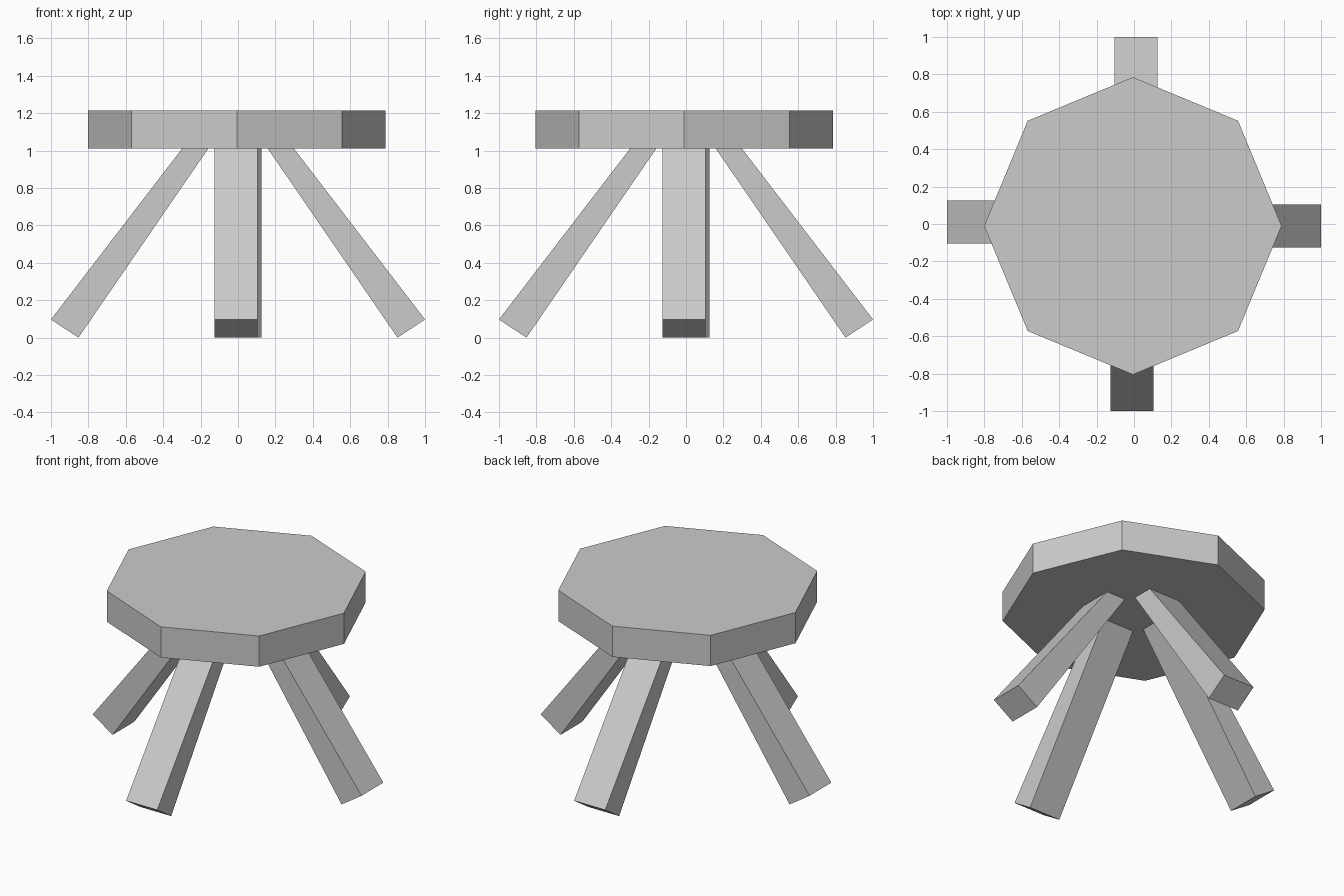
import bpy, bmesh
from math import radians
from mathutils import Matrix

if "Cube" in bpy.data.objects:
    bpy.data.objects.remove(bpy.data.objects["Cube"])


def finish(bm, name):
    bmesh.ops.recalc_face_normals(bm, faces=bm.faces)
    mesh = bpy.data.meshes.new(name)
    bm.to_mesh(mesh)
    bm.free()
    obj = bpy.data.objects.new(name, mesh)
    bpy.context.collection.objects.link(obj)
    return obj


# Octagonal seat with corners on the axes
bm = bmesh.new()
bmesh.ops.create_cone(bm, cap_ends=True, segments=8, radius1=0.795,
                      radius2=0.795, depth=0.205)
seat = finish(bm, "seat")
for v in seat.data.vertices:
    v.co = Matrix.Translation((-0.006, -0.01, 1.1125)) @ v.co
# Corner on +x is required; the cone primitive starts on an axis already

# Splayed, slightly tapering leg: side profile (outward distance, height)
PROFILE = [(1.0, 0.097), (0.853, 0.0), (0.132, 1.05), (0.269, 1.05)]
HALF_WIDTH = 0.115
OFFSET = -0.011     # each leg sits a touch to one side of its axis


def leg(name, angle):
    bm = bmesh.new()
    face = bm.faces.new([bm.verts.new((d, OFFSET - HALF_WIDTH, z))
                         for d, z in PROFILE])
    ext = bmesh.ops.extrude_face_region(bm, geom=[face])
    verts = [g for g in ext["geom"] if isinstance(g, bmesh.types.BMVert)]
    bmesh.ops.translate(bm, verts=verts, vec=(0, 2 * HALF_WIDTH, 0))
    bmesh.ops.rotate(bm, verts=bm.verts,
                     matrix=Matrix.Rotation(radians(angle), 3, 'Z'))
    # Extruding leaves the starting face in place only when it is needed
    bmesh.ops.holes_fill(bm, edges=bm.edges)
    return finish(bm, name)


# Four legs, a quarter turn apart
for i, side in enumerate(("right", "back", "left", "front")):
    leg(side + "_leg", 90 * i)
